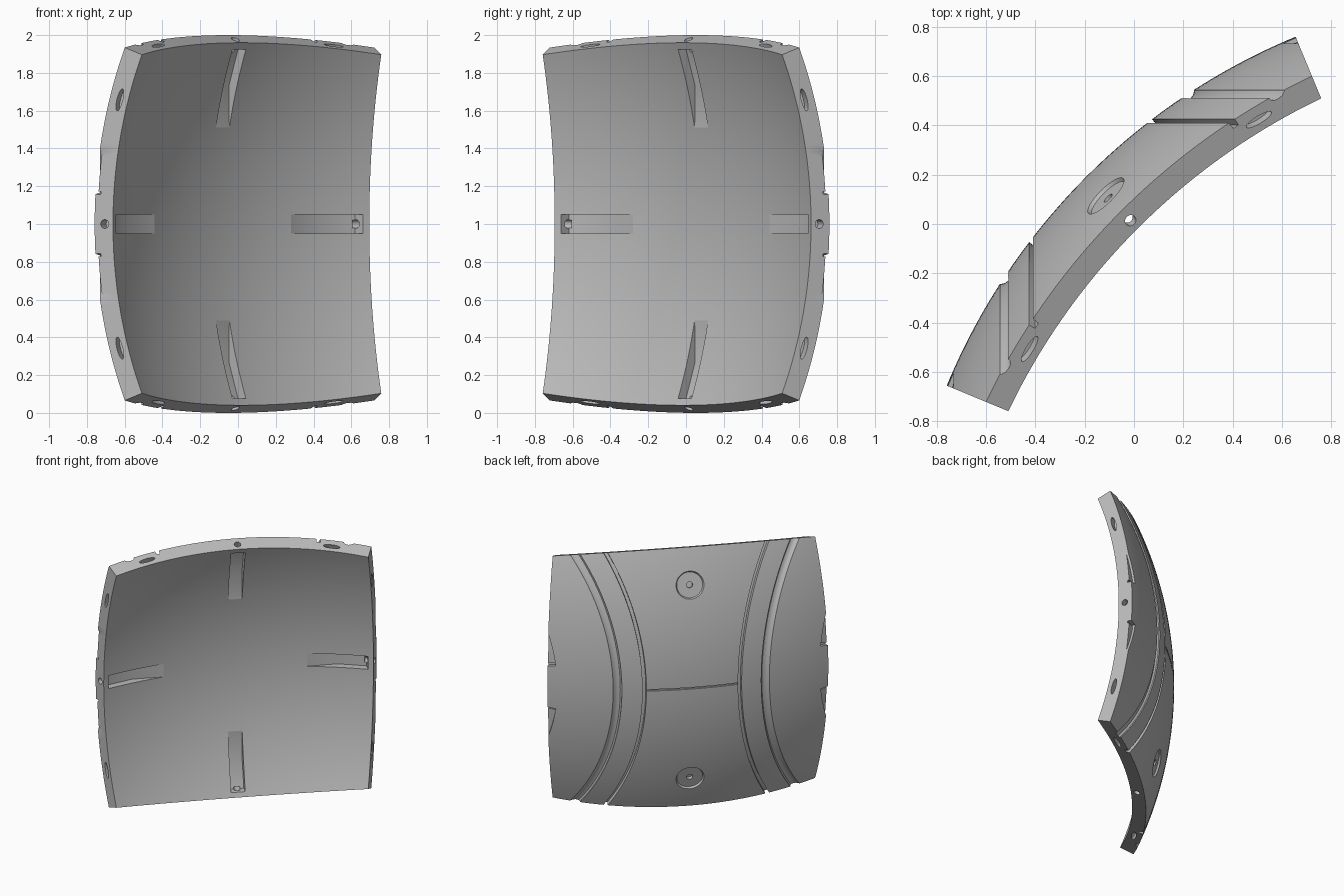
import bpy, bmesh
from math import radians, sin, cos, tan, sqrt
from mathutils import Matrix, Vector

old = bpy.data.objects.get("Cube")
if old:
    bpy.data.objects.remove(old, do_unlink=True)

# Shell sizes; local frame: X along the width, Y outward from sphere centre, Z up
R_OUT, R_IN = 2.613, 2.508
HALF = radians(22.5)
CELLS = 48
X, Y, Z = Vector((1, 0, 0)), Vector((0, 1, 0)), Vector((0, 0, 1))
PLACE = Matrix.Translation((1.655, -1.655, 1)) @ Matrix.Rotation(radians(45), 4, 'Z')

grey = bpy.data.materials.new("plain grey")
grey.use_nodes = True
colour = (0.5, 0.5, 0.5, 1)
grey.diffuse_color = colour
for node in grey.node_tree.nodes:
    if node.type == 'BSDF_PRINCIPLED':
        node.inputs["Base Color"].default_value = colour


def finish(bm, name):
    bmesh.ops.recalc_face_normals(bm, faces=bm.faces[:])
    mesh = bpy.data.meshes.new(name)
    bm.to_mesh(mesh)
    bm.free()
    mesh.materials.append(grey)
    obj = bpy.data.objects.new(name, mesh)
    bpy.context.collection.objects.link(obj)
    return obj


def frame(x, y, z, origin):
    m = Matrix((x, y, z)).transposed().to_4x4()
    m.translation = origin
    return m


def loft(sections):
    """Closed solid through a row of equal polygon sections."""
    bm = bmesh.new()
    rows = [[bm.verts.new(p) for p in s] for s in sections]
    n = len(rows[0])
    for a, b in zip(rows, rows[1:]):
        for i in range(n):
            j = (i + 1) % n
            bm.faces.new((a[i], a[j], b[j], b[i]))
    bm.faces.new(rows[0])
    bm.faces.new(rows[-1])
    return bm


def ring(axis, toward, up, profile, start, end, steps):
    """Sweep (angle from axis, radius) points around an axis through the centre."""
    rows = []
    for k in range(steps + 1):
        az = radians(start + (end - start) * k / steps)
        side = toward * cos(az) + up * sin(az)
        rows.append([(axis * cos(radians(t)) + side * sin(radians(t))) * r
                     for t, r in profile])
    return loft(rows)


def peg(matrix, r_low, r_high, depth, squash=1, sides=32):
    """Round cutter centred on the frame, along its Z."""
    bm = bmesh.new()
    bmesh.ops.create_cone(bm, cap_ends=True, segments=sides, radius1=r_low,
                          radius2=r_high, depth=depth,
                          matrix=matrix @ Matrix.Diagonal((1, squash, 1, 1)))
    return bm


# Spherical panel: a bent grid thickened toward the centre
bm = bmesh.new()
bmesh.ops.create_grid(bm, x_segments=CELLS, y_segments=CELLS, size=HALF)
for v in bm.verts:
    v.co = Vector((tan(v.co.x), 1, tan(v.co.y))).normalized() * R_OUT
extruded = bmesh.ops.extrude_face_region(bm, geom=bm.faces[:], use_keep_orig=True)
for v in extruded["geom"]:
    if isinstance(v, bmesh.types.BMVert):
        v.co *= R_IN / R_OUT
panel = finish(bm, "curved_panel")


def cut(bm, turn=0):
    bm.transform(Matrix.Rotation(radians(turn), 4, 'Y'))
    cutter = finish(bm, "cutter")
    cutter.hide_render = True
    mod = panel.modifiers.new("cut", 'BOOLEAN')
    mod.operation, mod.solver, mod.object = 'DIFFERENCE', 'EXACT', cutter
    bpy.context.view_layer.objects.active = panel
    bpy.ops.object.modifier_apply(modifier=mod.name)
    mesh = cutter.data
    bpy.data.objects.remove(cutter, do_unlink=True)
    bpy.data.meshes.remove(mesh)


TOP = R_OUT + 0.05

# Seam across the middle of the back
cut(ring(Z, Y, X, [(89.87, 2.6), (90.13, 2.6), (90.13, TOP), (89.87, TOP)], -7.3, 7.3, 12))

# Circular grooves and edge recesses, mirrored left and right
narrow = [(37.25, TOP), (37.25, 2.583), (37.75, 2.583), (37.95, TOP)]
wide = [(32.3, TOP), (32.75, 2.609), (33.05, 2.597), (33.4, 2.592),
        (33.8, 2.594), (34.05, 2.605), (34.15, TOP)]
for s in (-1, 1):
    axis = Vector((s, 1, 0)).normalized()
    toward = Vector((-s, 1, 0)).normalized()
    for profile in (narrow, wide):
        cut(ring(axis, toward, Z, profile, -52, 52, 52))
    for up in (Z, -Z):
        for floor, last in ((2.598, 30), (2.585, 9.9)):
            pocket = [(18, TOP), (18, floor), (24, floor), (24.2, TOP)]
            cut(ring(axis, toward, up, pocket, 9, last, 12))

# Round dishes with a centre hole on the back
for s in (-1, 1):
    lat = radians(16.6) * s
    out = Vector((0, cos(lat), sin(lat)))
    up = Vector((0, -sin(lat), cos(lat)))
    for low, high, sink in ((0.092, 0.108, 0.016), (0.022, 0.022, 0.04)):
        depth = sink + 0.012
        cut(peg(frame(up, out.cross(up), out, out * (R_OUT - sink + depth / 2)),
                low, high, depth))

# The same channel, bolt hole and slots on each of the four edges
channel = [(2.4556, 0.51), (2.459, 0.73), (2.39, 0.925), (2.28, 0.925), (2.28, 0.51)]
edge_dir = Vector((0, cos(HALF), sin(HALF)))
normal = Vector((0, -sin(HALF), cos(HALF)))
for turn in (0, 90, 180, 270):
    cut(loft([[(x, w, z) for w, z in channel] for x in (-0.05, 0.05)]), turn)
    for angle, length, squash, depth in ((0, 0.023, 1, 0.15), (14.9, 0.06, 0.27, 0.1),
                                         (-14.9, 0.06, 0.27, 0.1)):
        a = radians(angle)
        radial = X * sin(a) + edge_dir * cos(a)
        place = frame(radial.cross(normal), radial, normal, radial * 2.555)
        cut(peg(place, length, length, depth, squash), turn)

# Place the panel and shade it
panel.data.transform(PLACE)
bpy.ops.object.select_all(action='DESELECT')
panel.select_set(True)
bpy.context.view_layer.objects.active = panel
bpy.ops.object.shade_smooth_by_angle(angle=radians(25))
